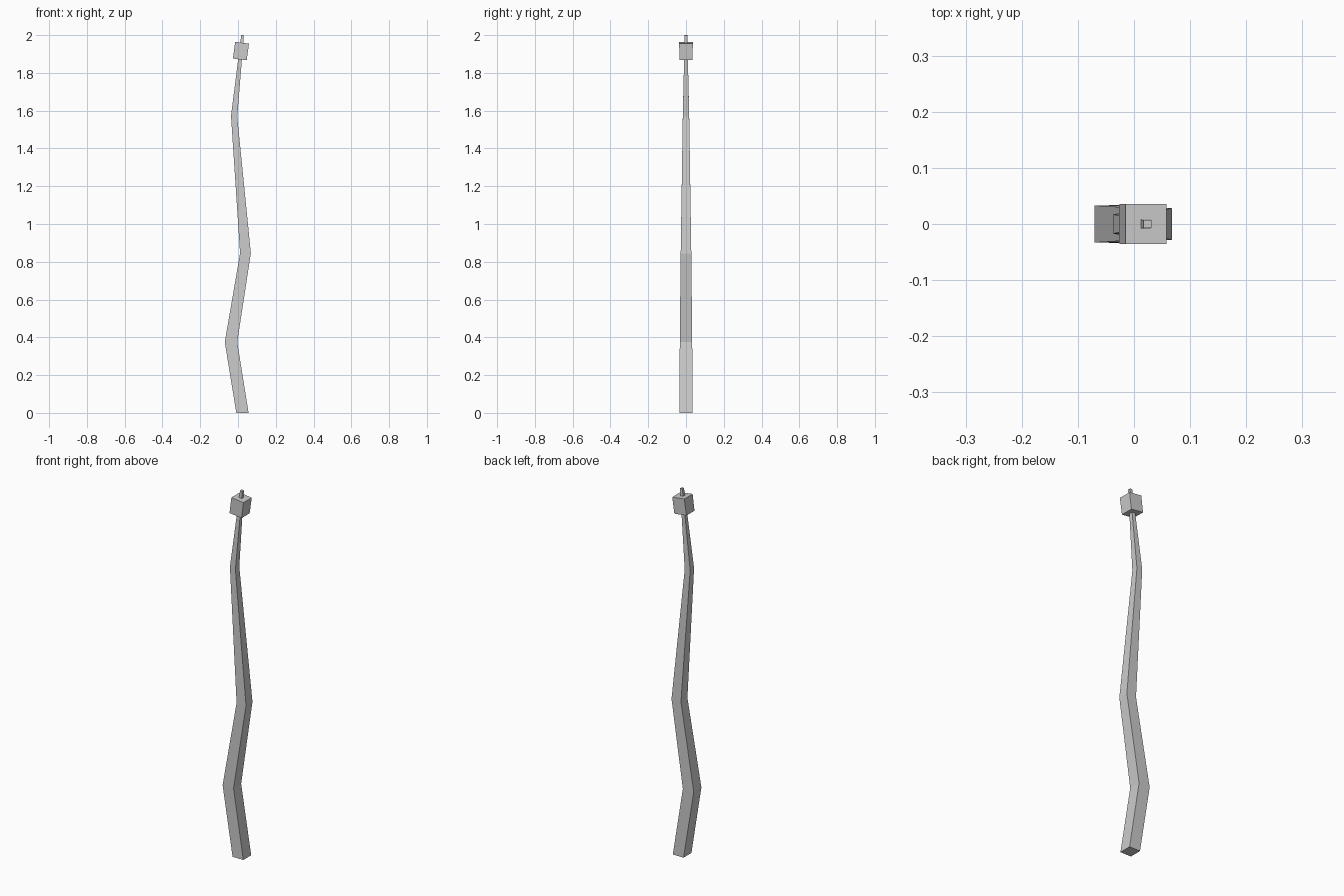
import bpy, bmesh

if "Cube" in bpy.data.objects:
    bpy.data.objects.remove(bpy.data.objects["Cube"])


def loft(name, rings):
    """Skin four-sided rings; each ring = left (x, z), right (x, z), half depth."""
    bm = bmesh.new()
    loops = []
    for (lx, lz), (rx, rz), d in rings:
        loops.append([bm.verts.new(p) for p in
                      ((lx, -d, lz), (rx, -d, rz), (rx, d, rz), (lx, d, lz))])
    for a, b in zip(loops, loops[1:]):
        for i in range(4):
            j = (i + 1) % 4
            bm.faces.new((a[i], a[j], b[j], b[i]))
    bm.faces.new(loops[0][::-1])
    bm.faces.new(loops[-1])
    bmesh.ops.recalc_face_normals(bm, faces=bm.faces)
    mesh = bpy.data.meshes.new(name)
    bm.to_mesh(mesh)
    bm.free()
    obj = bpy.data.objects.new(name, mesh)
    bpy.context.collection.objects.link(obj)
    return obj


# Crooked tapering shaft, running through the head block to a small tip
loft("crooked_shaft", [
    ((-0.009, 0.0), (0.056, 0.0), 0.034),
    ((-0.070, 0.375), (-0.004, 0.375), 0.033),
    ((0.011, 0.845), (0.068, 0.845), 0.028),
    ((-0.037, 1.572), (-0.004, 1.568), 0.017),
    ((0.017, 2.0), (0.031, 1.999), 0.007),
])

# Tilted block near the top
loft("head_block", [
    ((-0.027, 1.876), (0.046, 1.867), 0.035),
    ((-0.015, 1.964), (0.058, 1.955), 0.036),
])
